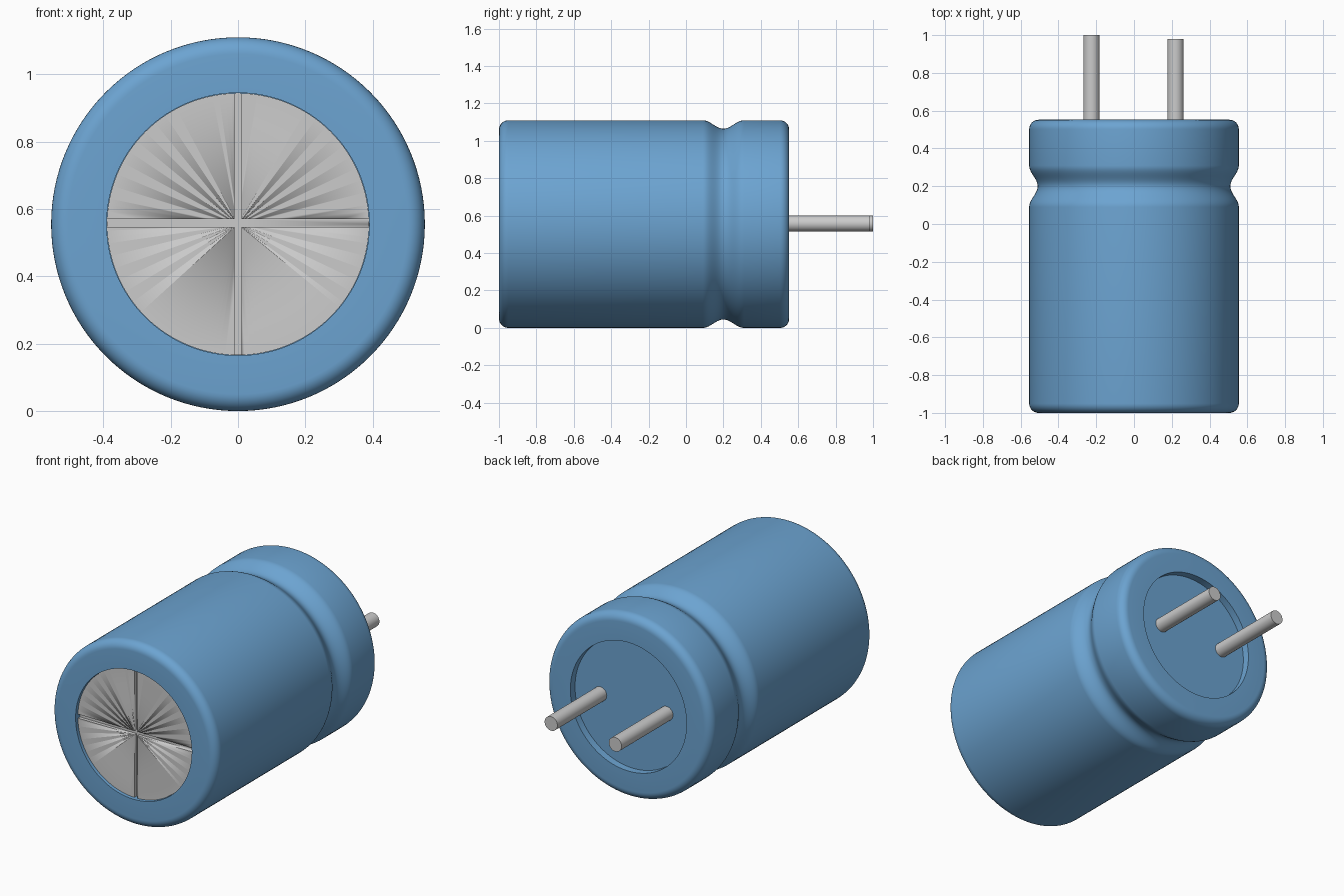
import bpy, bmesh, math
from mathutils import Matrix, Vector

if "Cube" in bpy.data.objects:
    bpy.data.objects.remove(bpy.data.objects["Cube"])

R = 0.555          # can radius, also the height of its axis
FRONT, BACK = -1.0, 0.552
RIM = 0.39         # radius of the openings at both ends
SEG = 128


def finish(name, bm, color=None, angle=35):
    bmesh.ops.remove_doubles(bm, verts=bm.verts, dist=1e-5)
    bmesh.ops.recalc_face_normals(bm, faces=bm.faces)
    me = bpy.data.meshes.new(name)
    bm.to_mesh(me)
    bm.free()
    ob = bpy.data.objects.new(name, me)
    bpy.context.collection.objects.link(ob)
    if color:
        mat = bpy.data.materials.new(name + "_material")
        mat.diffuse_color = color
        mat.use_nodes = True
        mat.node_tree.nodes["Principled BSDF"].inputs["Base Color"].default_value = mat.diffuse_color
        me.materials.append(mat)
    bpy.ops.object.select_all(action='DESELECT')
    ob.select_set(True)
    bpy.context.view_layer.objects.active = ob
    bpy.ops.object.shade_smooth_by_angle(angle=math.radians(angle))
    return ob


def lathe(name, profile, color=None):
    """Revolve (y, radius) points around the can axis."""
    bm = bmesh.new()
    vs = [bm.verts.new((r, y, R)) for y, r in profile]
    es = [bm.edges.new(p) for p in zip(vs, vs[1:])]
    bmesh.ops.spin(bm, geom=vs + es, cent=(0, 0, R), axis=(0, 1, 0),
                   angle=2 * math.pi, steps=SEG, use_merge=True)
    return finish(name, bm, color)


def rod(name, x, y0, y1, r):
    bm = bmesh.new()
    m = Matrix.Translation((x, (y0 + y1) / 2, R + 0.003)) @ Matrix.Rotation(math.pi / 2, 4, 'X')
    bmesh.ops.create_cone(bm, cap_ends=True, segments=32, radius1=r, radius2=r,
                          depth=y1 - y0, matrix=m)
    return finish(name, bm)


def corner(y, r, rad, start):
    """Quarter-circle points around (y, r)."""
    return [(y - rad * math.cos(a), r + rad * math.sin(a))
            for a in (start + i * math.pi / 16 for i in range(9))]


# sleeve: rounded rims, crimp groove, shallow recess at each end
c = 0.05
groove = [(0.2 + t * 0.11, R - 0.0225 * (1 + math.cos(math.pi * t)))
          for t in (i / 10 for i in range(-10, 11))]
profile = ([(FRONT + 0.05, 0), (FRONT + 0.05, RIM), (FRONT, RIM)]
           + corner(FRONT + c, R - c, c, 0)
           + groove
           + corner(BACK - c, R - c, c, math.pi / 2)
           + [(BACK, RIM), (BACK - 0.045, RIM), (BACK - 0.045, 0)])
lathe("sleeve", profile, (0.15, 0.37, 0.64, 1))

# metal vent disc in the front opening
disc = lathe("vent_disc", [(FRONT + 0.02, 0), (FRONT + 0.02, RIM - 0.001),
                           (FRONT + 0.07, RIM - 0.001), (FRONT + 0.07, 0)])

# scored cross in the disc
for name, size in (("score_cutter_horizontal", (2 * RIM + 0.1, 0.04, 0.024)),
                   ("score_cutter_vertical", (0.02, 0.04, 2 * RIM + 0.1))):
    bm = bmesh.new()
    bmesh.ops.create_cube(bm, size=1, matrix=Matrix.LocRotScale(
        Vector((0, FRONT + 0.02, R + 0.003)), None, Vector(size)))
    cutter = finish(name, bm)
    cutter.hide_render = True
    cutter.hide_set(True)
    mod = disc.modifiers.new(name, 'BOOLEAN')
    mod.operation = 'DIFFERENCE'
    mod.solver = 'EXACT'
    mod.object = cutter

# two leads, one slightly longer
rod("long_lead", -0.225, BACK - 0.06, 1.0, 0.043)
rod("short_lead", 0.22, BACK - 0.06, 0.98, 0.043)
